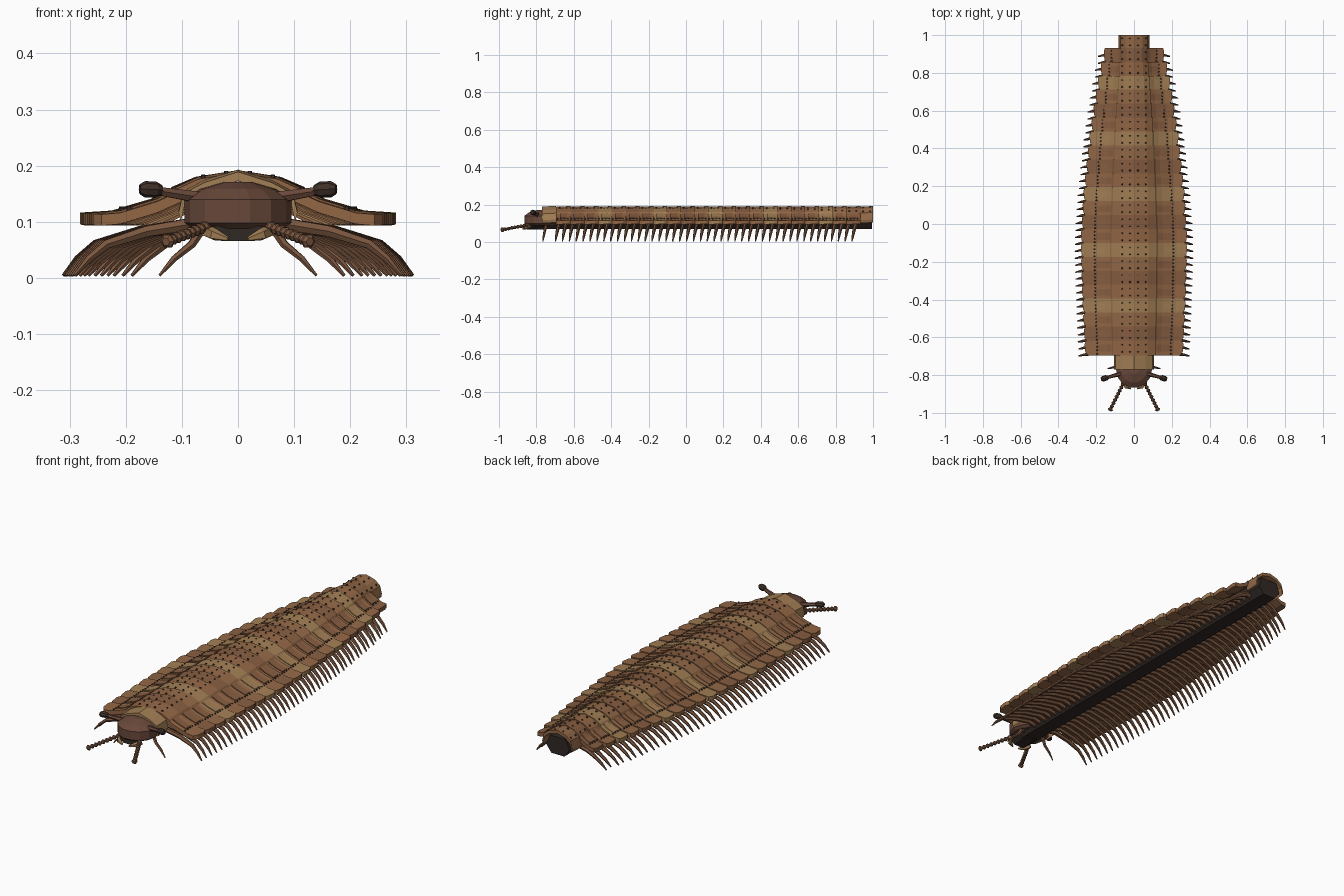
import bpy, math
from mathutils import Vector

if "Cube" in bpy.data.objects:
    bpy.data.objects.remove(bpy.data.objects["Cube"])

N, Y0, P = 24, -0.77, 1.77 / 24          # segments, front edge, pitch


def mat(name, c):
    m = bpy.data.materials.new(name)
    m.diffuse_color = (*c, 1)
    m.use_nodes = True
    m.node_tree.nodes["Principled BSDF"].inputs["Base Color"].default_value = m.diffuse_color
    return m


LIGHT = mat("tan band", (.36, .21, .09))
MIDS = [mat("brown a", (.29, .135, .06)), mat("brown b", (.24, .11, .052)), mat("brown c", (.29, .14, .062))]
LEG = mat("leg brown", (.20, .095, .05))
HEAD = mat("head brown", (.14, .065, .042))
DARK = mat("dark brown", (.05, .03, .022))
CORE = mat("underside", (.03, .021, .018))


class Part:
    """Collects lofted pieces into one mesh object."""

    def __init__(self):
        self.v, self.f = [], []

    def loft(self, rings):
        b, n = len(self.v), len(rings[0])
        for r in rings:
            self.v += [tuple(p) for p in r]
        for k in range(len(rings) - 1):
            for i in range(n):
                j = (i + 1) % n
                self.f.append((b + k*n + i, b + k*n + j, b + k*n + n + j, b + k*n + n + i))
        self.f.append(tuple(b + i for i in reversed(range(n))))
        self.f.append(tuple(b + (len(rings) - 1)*n + i for i in range(n)))

    def tube(self, path, radii, sides=6):
        path = [Vector(p) for p in path]
        rings = []
        for i, p in enumerate(path):
            d = (path[min(i + 1, len(path) - 1)] - path[max(i - 1, 0)]).normalized()
            u = d.cross(Vector((0, 0, 1)) if abs(d.z) < .9 else Vector((0, 1, 0))).normalized()
            w = d.cross(u)
            rings.append([p + (u*math.cos(a) + w*math.sin(a))*radii[i]
                          for a in (2*math.pi*k/sides for k in range(sides))])
        self.loft(rings)

    def done(self, name, m, mirror=False):
        import bmesh
        me = bpy.data.meshes.new(name)
        me.from_pydata(self.v, [], self.f)
        bm = bmesh.new()
        bm.from_mesh(me)
        bmesh.ops.recalc_face_normals(bm, faces=bm.faces)
        bm.to_mesh(me)
        bm.free()
        me.materials.append(m)
        o = bpy.data.objects.new(name, me)
        bpy.context.collection.objects.link(o)
        if mirror:
            o.modifiers.new("mirror", 'MIRROR').use_axis[0] = True
        return o


def interp(t, pts):
    for (a, va), (b, vb) in zip(pts, pts[1:]):
        if t <= b:
            return va + (vb - va)*max(0, (t - a)/(b - a))
    return pts[-1][1]


def half_width(y):
    return interp(y, [(-.66, .262), (-.4, .275), (-.1, .283), (.15, .268), (.45, .236), (.75, .19), (.9, .157)])


# back profile: (fraction of half width, height)
PROF = [(0, .19), (.27, .178), (.42, .16), (.55, .138), (.8, .118), (1, .115)]


def axial(name, y0, y1, pts, m):
    """Roof-shaped central plate from half profile points."""
    top = [(-x, z) for x, z in reversed(pts[1:])] + pts
    sec = top + [(x*.96, z - .016) for x, z in reversed(top)]
    p = Part()
    p.loft([[(x, y, z + dz) for x, z in sec] for y, dz in ((y0, -.002), (y1, .002))])
    p.done(name, m)


# segment plates, legs and tubercles
legs, dots = Part(), Part()


def dot(x, y, z, r=.0055):
    dots.tube([(x, y, z - .003), (x, y, z + .004)], [r, r*.6], 6)


def leg(w, y, k=1):
    path = [(.02, y, .085), (.03 + w*.2, y, .096), (w*.62, y - .004, .083),
            (w - .028, y - .01, .06), (w + .004, y - .015, .034), (w + .03, y - .02, .004)]
    legs.tube(path, [r*k for r in (.012, .012, .011, .009, .007, .003)], 6)


for i in range(N):
    y0, y1 = Y0 + i*P, Y0 + (i + 1)*P
    yc = (y0 + y1)/2
    m = LIGHT if i % 4 == 0 else MIDS[i % 4 - 1]
    if i == 0:
        axial("collar_plate", y0, y1, [(0, .191), (.06, .172), (.098, .152), (.106, .118)], m)
        prof, w = [(0, .191), (.1, .15)], .1
    elif i == N - 1:
        axial("tail_plate", y0, 1.0, [(0, .19), (.045, .178), (.072, .156), (.082, .118)], m)
        prof, w = [(0, .19), (.045, .178), (.08, .15)], .08
    else:
        w = half_width(yc)
        prof = [(f*w, z) for f, z in PROF]
        axial(f"back_plate_{i}", y0, y1 + .006, prof[:3] + [(.46*w, .146)], m)
        # side lobe with chamfered outer corners
        pts = [(.38*w, .158)] + prof[3:]
        sec = pts + [(x, z - .02) for x, z in reversed(pts)]
        lobe = Part()
        lobe.loft([[(x*s if x > .9*w else x, y, z + dz) for x, z in sec]
                   for y, s, dz in ((y0, .93, -.002), (y0 + .02, .985, -.001),
                                    (y1 - .012, 1, .001), (y1 + .006, .965, .002))])
        lobe.done(f"side_lobe_{i}", m, True)
        # raised rib across each lobe
        rib = Part()
        rsec = [(.45*w, .155)] + [(.55*w, .141), (.72*w, .127)]
        rsec += [(x, z - .012) for x, z in reversed(rsec)]
        rib.loft([[(x, y, z) for x, z in rsec] for y in (y0 + .022, y1 - .016)])
        rib.done(f"lobe_rib_{i}", MIDS[1] if m != LIGHT else LIGHT, True)
        for k in range(4):
            x = .74*w
            dot(x, y0 + P*(k + .5)/4, interp(x, prof))
        for q in (.25, .75):
            leg(w, y0 + P*q)
    if 0 < i:
        for q in (.28, .78):
            for x in (.021, .062):
                dot(x, y0 + P*q, interp(x, prof))
leg(.11, -.745, .85)
legs.done("legs", LEG, True)
dots.done("tubercles", DARK, True)

# dark body core and belly
core = Part()
hexa = [(-.035, .07), (.035, .07), (.062, .105), (.045, .155), (-.045, .155), (-.062, .105)]
core.loft([[(x, y, z) for x, z in hexa] for y in (-.79, .995)])
core.done("body_core", CORE)

# rounded faceted head
head = Part()
head.loft([[(s*.095*math.sin(a), -.772 - s*.095*math.cos(a), z)
            for a in (2*math.pi*(k + .5)/14 for k in range(14))]
           for s, z in ((.85, .088), (1, .098), (1, .14), (.72, .158), (.25, .171))])
head.done("head", HEAD)

# chin and mandibles
chin = Part()
chin.loft([[(s*x, y, z) for x, y in ((-.06, -.85), (.06, -.85), (.06, -.75), (-.06, -.75))]
           for s, z in ((.45, .066), (1, .092))])
chin.done("chin", CORE)
jaw = Part()
jaw.tube([(.06, -.835, .085), (.042, -.862, .077), (.018, -.872, .069)], [.012, .011, .004], 5)
jaw.done("mandibles", LIGHT, True)

# beaded antennae
ant = Part()
a, b, n = Vector((.055, -.84, .092)), Vector((.129, -.99, .064)), 9
path, rad = [], []
for k in range(n):
    for q, r in ((.08, .006), (.35, .0105), (.65, .0105), (.92, .006)):
        path.append(a.lerp(b, (k + q)/n))
        rad.append(r*(1.25 if k == n - 1 else 1))
ant.tube(path, rad, 6)
ant.done("antennae", LEG, True)

# eye stalks and eyes
stalk = Part()
stalk.tube([(.06, -.79, .142), (.15, -.815, .156)], [.012, .008], 6)
stalk.done("eye_stalks", HEAD, True)
eye = Part()
eye.tube([(.136, -.811, .156), (.146, -.814, .157), (.166, -.82, .158), (.175, -.822, .158)],
         [.009, .0145, .0145, .009], 8)
eye.done("eyes", DARK, True)
